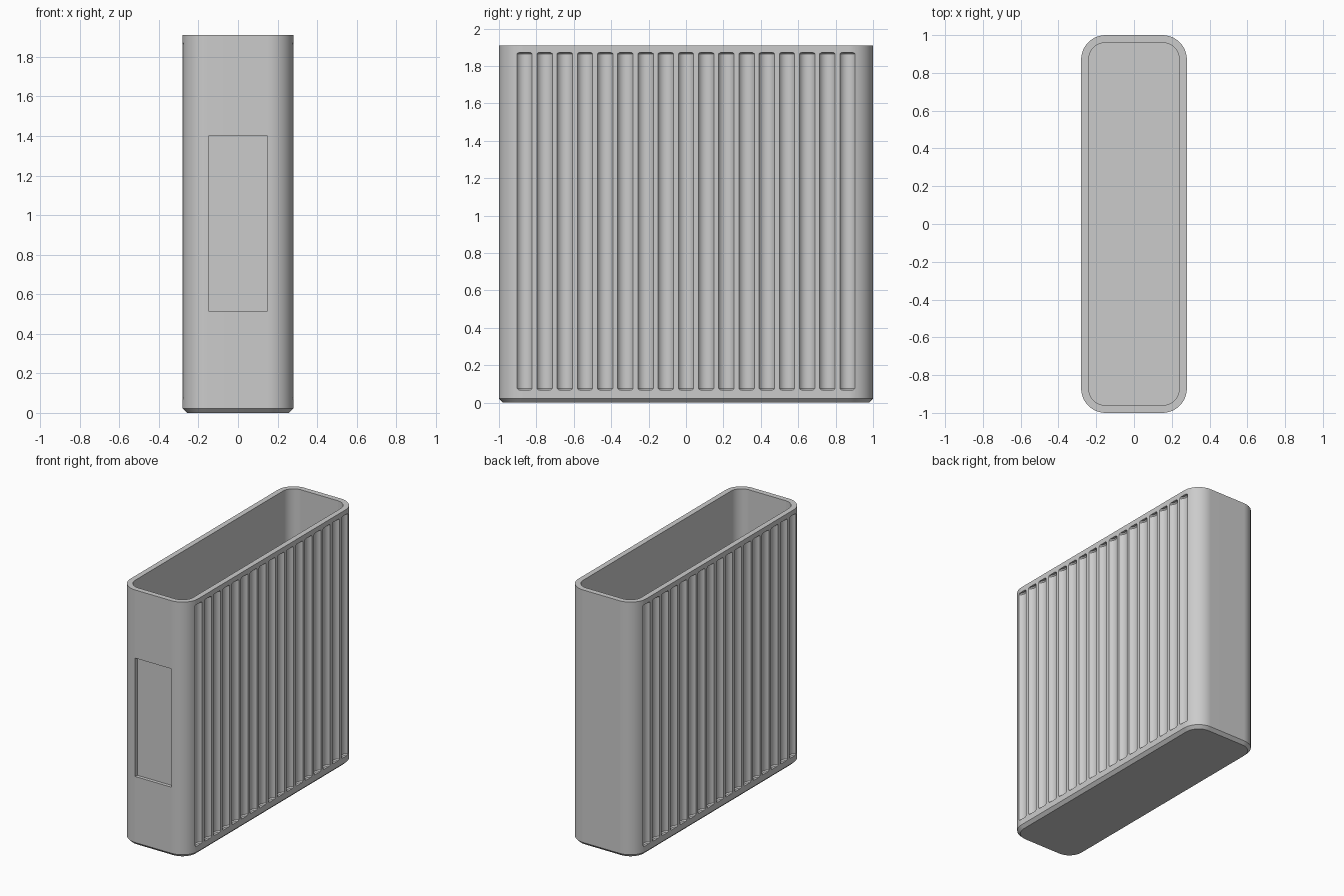
import bpy, bmesh, math

cube = bpy.data.objects.get("Cube")
if cube:
    bpy.data.objects.remove(cube, do_unlink=True)

HALF_X, HALF_Y, HEIGHT = 0.28, 1.0, 1.91
CORNER, WALL, CHAMFER = 0.13, 0.04, 0.022

grey = bpy.data.materials.new("plain grey")
grey.use_nodes = True
colour = (0.6, 0.6, 0.6, 1)
grey.diffuse_color = colour
grey.node_tree.nodes["Principled BSDF"].inputs["Base Color"].default_value = colour


def rounded_ring(bm, cx, cy, z, hx, hy, r, steps):
    """Ring of vertices around a rounded rectangle."""
    ring = []
    for quarter, (sx, sy) in enumerate([(1, 1), (-1, 1), (-1, -1), (1, -1)]):
        for i in range(steps + 1):
            a = (quarter + i / steps) * math.pi / 2
            ring.append(bm.verts.new((cx + sx * (hx - r) + r * math.cos(a),
                                      cy + sy * (hy - r) + r * math.sin(a), z)))
    return ring


def loft(bm, rings):
    """Skin a stack of rings and cap both ends."""
    for low, high in zip(rings, rings[1:]):
        for i in range(len(low)):
            j = (i + 1) % len(low)
            bm.faces.new((low[i], low[j], high[j], high[i]))
    bm.faces.new(rings[0][::-1])
    bm.faces.new(rings[-1])


def finish(bm, name):
    bmesh.ops.remove_doubles(bm, verts=bm.verts, dist=1e-5)
    bmesh.ops.recalc_face_normals(bm, faces=bm.faces)
    mesh = bpy.data.meshes.new(name)
    bm.to_mesh(mesh)
    bm.free()
    obj = bpy.data.objects.new(name, mesh)
    bpy.context.collection.objects.link(obj)
    mesh.materials.append(grey)
    return obj


# Open case: chamfered foot, outer wall, rim, inner wall and floor
bm = bmesh.new()
profile = [(0, CHAMFER), (CHAMFER, 0), (HEIGHT, 0), (HEIGHT, WALL), (WALL, WALL)]
loft(bm, [rounded_ring(bm, 0, 0, z, HALF_X - d, HALF_Y - d, CORNER - d, 12)
          for z, d in profile])
case = finish(bm, "fluted_case")

# Cutter for the vertical flutes on both broad sides
FLUTES, PITCH, RADIUS, DEPTH, END = 17, 0.108, 0.047, 0.025, 0.008
bm = bmesh.new()
for side in (-1, 1):
    for n in range(FLUTES):
        y = (n - (FLUTES - 1) / 2) * PITCH
        x = side * (HALF_X + RADIUS - DEPTH)
        stack = [(0.067, RADIUS - END), (0.067 + END, RADIUS),
                 (1.873 - END, RADIUS), (1.873, RADIUS - END)]
        loft(bm, [rounded_ring(bm, x, y, z, r, r, r, 8) for z, r in stack])
flute_cutter = finish(bm, "flute_cutter")

# Cutter for the shallow label recess on the front
bm = bmesh.new()
bmesh.ops.create_cube(bm, size=1)
bmesh.ops.scale(bm, vec=(0.3, 0.1, 0.885), verts=bm.verts)
bmesh.ops.translate(bm, vec=(0, -HALF_Y - 0.025, 0.958), verts=bm.verts)
recess_cutter = finish(bm, "recess_cutter")

# Carve the case, then discard the cutters
bpy.ops.object.select_all(action="DESELECT")
bpy.context.view_layer.objects.active = case
case.select_set(True)
for cutter in (flute_cutter, recess_cutter):
    cutter.hide_render = True
    mod = case.modifiers.new("carve", "BOOLEAN")
    mod.operation, mod.solver, mod.object = "DIFFERENCE", "EXACT", cutter
    bpy.ops.object.modifier_apply(modifier=mod.name)
    bpy.data.objects.remove(cutter, do_unlink=True)

# Smooth corners and flutes, crisp edges, even flat sides
bpy.ops.object.shade_smooth_by_angle(angle=math.radians(30))
flat = case.modifiers.new("even_sides", "WEIGHTED_NORMAL")
flat.keep_sharp = True
